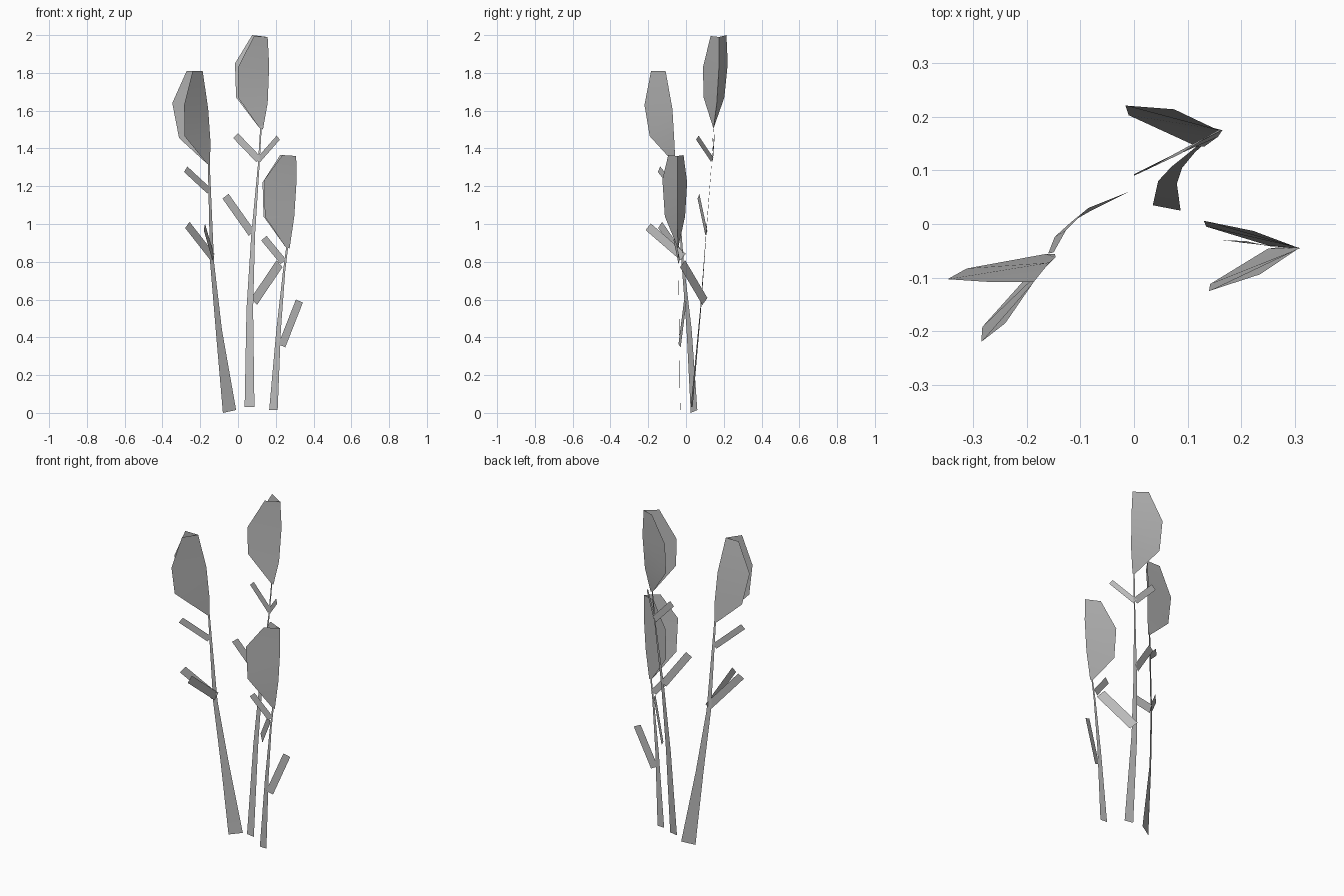
import bpy
from mathutils import Vector

cube = bpy.data.objects.get("Cube")
if cube:
    bpy.data.objects.remove(cube, do_unlink=True)

grey = bpy.data.materials.new("plain grey")
grey.use_nodes = True
colour = (0.5, 0.5, 0.5, 1)
grey.diffuse_color = colour
grey.node_tree.nodes["Principled BSDF"].inputs["Base Color"].default_value = colour


def ribbon(name, left, right, smooth=True):
    """Single-sided sheet between two edge lines running upwards."""
    n = len(left)
    faces = [(i, n + i, n + i + 1, i + 1) for i in range(n - 1)]
    mesh = bpy.data.meshes.new(name)
    mesh.from_pydata(list(left) + list(right), [], faces)
    mesh.materials.append(grey)
    mesh.polygons.foreach_set("use_smooth", [smooth] * len(faces))
    obj = bpy.data.objects.new(name, mesh)
    bpy.context.collection.objects.link(obj)
    return obj


def leaf(name, base, tip, width=0.036):
    """Flat strip standing in the vertical plane through base and tip."""
    base, tip = Vector(base), Vector(tip)
    d = (tip - base).normalized()
    side = d.cross(Vector((0, 0, 1))).normalized().cross(d) * width / 2
    ribbon(name, [base - side, tip - side], [base + side, tip + side], False)


def flower(name, spine, front, back):
    """Two cupped petals folded along a shared spine."""
    ribbon(name + "_front_petal", front, spine)
    ribbon(name + "_back_petal", back, spine)


# Stems: tapering flat ribbons
ribbon("right_stem",
       [(-.08, .025, 0), (-.118, .003, .44), (-.148, -.024, .8), (-.16, -.055, 1.33)],
       [(-.01, .06, .015), (-.085, .03, .44), (-.127, -.012, .8), (-.15, -.053, 1.33)])
ribbon("middle_stem",
       [(.035, .035, .03), (.045, .08, .55), (.07, .107, .94), (.105, .135, 1.31), (.118, .146, 1.52)],
       [(.087, .025, .03), (.08, .075, .55), (.09, .105, .94), (.114, .134, 1.31), (.126, .145, 1.52)])
ribbon("left_stem",
       [(.165, -.03, .015), (.203, -.035, .44), (.238, -.039, .75), (.257, -.042, .89)],
       [(.21, -.032, .015), (.227, -.036, .44), (.25, -.04, .75), (.267, -.042, .89)])

# Leaves: straight strips branching off the stems
leaf("right_leaf_upper", (-.153, -.05, 1.175), (-.277, -.143, 1.29))
leaf("right_leaf_outer", (-.135, -.02, .825), (-.268, -.137, .995), .045)
leaf("right_leaf_front", (-.132, -.015, .825), (-.178, -.2, .985), .045)
leaf("middle_leaf_top_right", (.11, .141, 1.34), (-.013, .15, 1.468))
leaf("middle_leaf_top_left", (.11, .139, 1.34), (.213, .06, 1.457), .03)
leaf("middle_leaf_upper", (.073, .108, .95), (-.066, .066, 1.147), .042)
leaf("middle_leaf_lower", (.085, .1, .59), (.22, -.018, .79), .055)
leaf("left_leaf_lower", (.232, -.034, .355), (.325, -.004, .592), .042)
leaf("left_leaf_upper", (.24, -.036, .8), (.137, -.062, .925), .038)

# Flowers
flower("right_flower",
       [(-.148, -.056, 1.31), (-.146, -.062, 1.44), (-.158, -.072, 1.61), (-.187, -.108, 1.81)],
       [(-.165, -.06, 1.32), (-.283, -.192, 1.465), (-.285, -.22, 1.63), (-.24, -.185, 1.81)],
       [(-.165, -.056, 1.32), (-.312, -.083, 1.455), (-.348, -.103, 1.64), (-.272, -.108, 1.81)])
flower("middle_flower",
       [(.132, .145, 1.5), (.157, .163, 1.64), (.165, .175, 1.84), (.157, .175, 1.99)],
       [(.112, .144, 1.51), (0, .093, 1.67), (0, .09, 1.83), (.085, .13, 1.995)],
       [(.112, .147, 1.51), (-.01, .203, 1.67), (-.016, .221, 1.85), (.075, .214, 2.0)])
flower("left_flower",
       [(.273, -.043, .87), (.298, -.045, 1.04), (.31, -.045, 1.23), (.308, -.045, 1.36)],
       [(.25, -.046, .88), (.142, -.112, 1.04), (.14, -.125, 1.235), (.235, -.094, 1.365)],
       [(.25, -.04, .88), (.135, -.005, 1.04), (.13, .006, 1.22), (.223, -.013, 1.365)])
